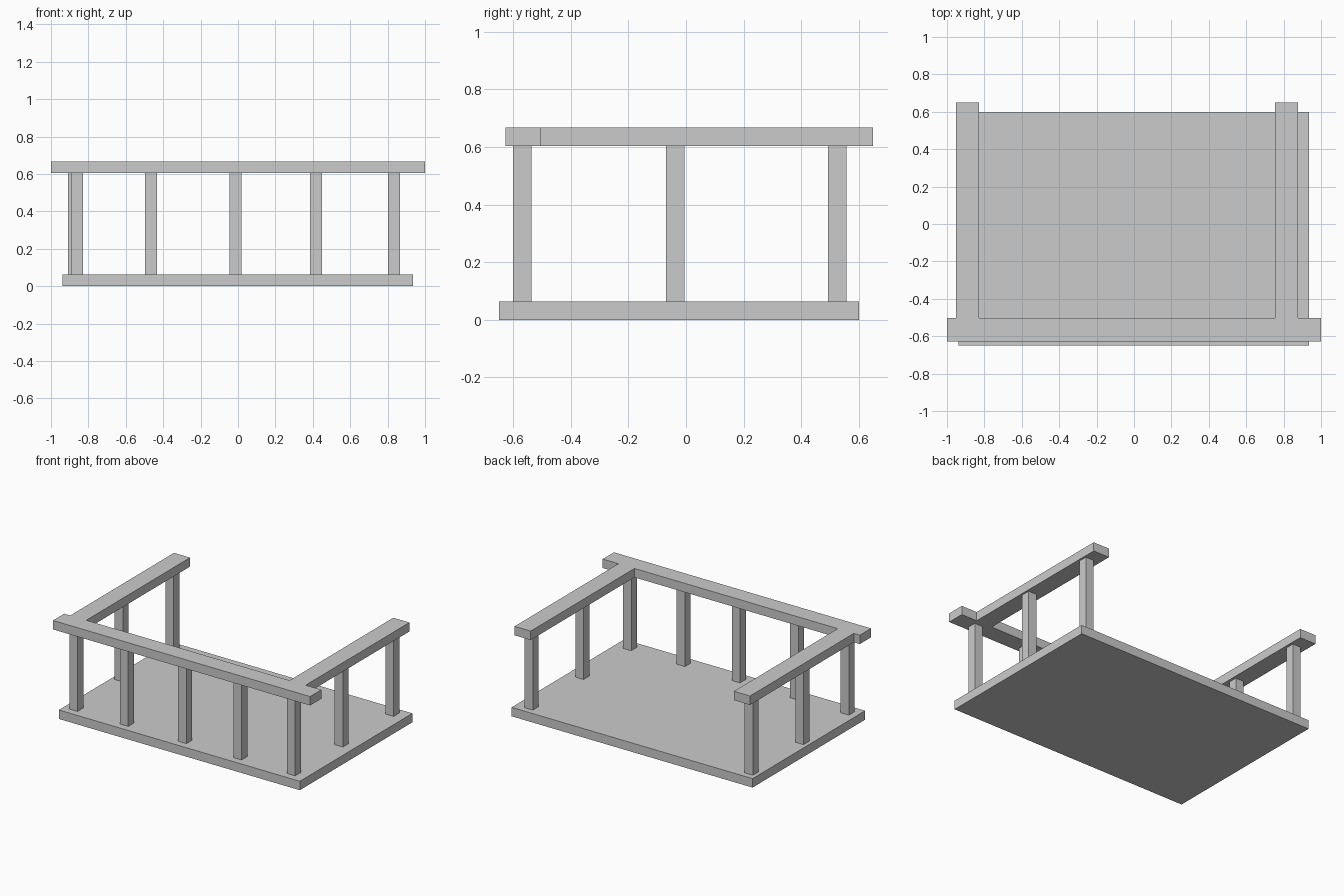
import bpy, bmesh

if "Cube" in bpy.data.objects:
    bpy.data.objects.remove(bpy.data.objects["Cube"])

BASE_TOP, RAIL_BOTTOM, RAIL_TOP = 0.063, 0.604, 0.667
POST = 0.064


def prism(name, outline, z0, z1):
    """Extrude a flat outline from z0 up to z1."""
    bm = bmesh.new()
    face = bm.faces.new([bm.verts.new((x, y, z0)) for x, y in outline])
    top = bmesh.ops.extrude_face_region(bm, geom=[face])["geom"]
    bmesh.ops.translate(bm, vec=(0, 0, z1 - z0),
                        verts=[v for v in top if isinstance(v, bmesh.types.BMVert)])
    bmesh.ops.recalc_face_normals(bm, faces=bm.faces)
    mesh = bpy.data.meshes.new(name)
    bm.to_mesh(mesh)
    bm.free()
    obj = bpy.data.objects.new(name, mesh)
    bpy.context.collection.objects.link(obj)
    return obj


def box(name, x0, x1, y0, y1, z0, z1):
    return prism(name, [(x0, y0), (x1, y0), (x1, y1), (x0, y1)], z0, z1)


def post(name, x, y):
    h = POST / 2
    return box(name, x - h, x + h, y - h, y + h, BASE_TOP, RAIL_BOTTOM)


# Floor slab
box("floor_slab", -0.938, 0.936, -0.65, 0.60, 0, BASE_TOP)

# Handrail: front beam with two arms running back, one outline
prism("handrail", [
    (-1, -0.627), (1, -0.627), (1, -0.503), (0.878, -0.503),
    (0.878, 0.65), (0.753, 0.65), (0.753, -0.503), (-0.828, -0.503),
    (-0.828, 0.65), (-0.953, 0.65), (-0.953, -0.503), (-1, -0.503),
], RAIL_BOTTOM, RAIL_TOP)

# Front posts
for i, x in enumerate((-0.86, -0.466, -0.013, 0.416, 0.833)):
    post(f"front_post_{i + 1}", x, -0.568)

# Side posts
for side, x in (("left", -0.878), ("right", 0.833)):
    for place, y in (("middle", -0.038), ("rear", 0.525)):
        post(f"{side}_{place}_post", x, y)
